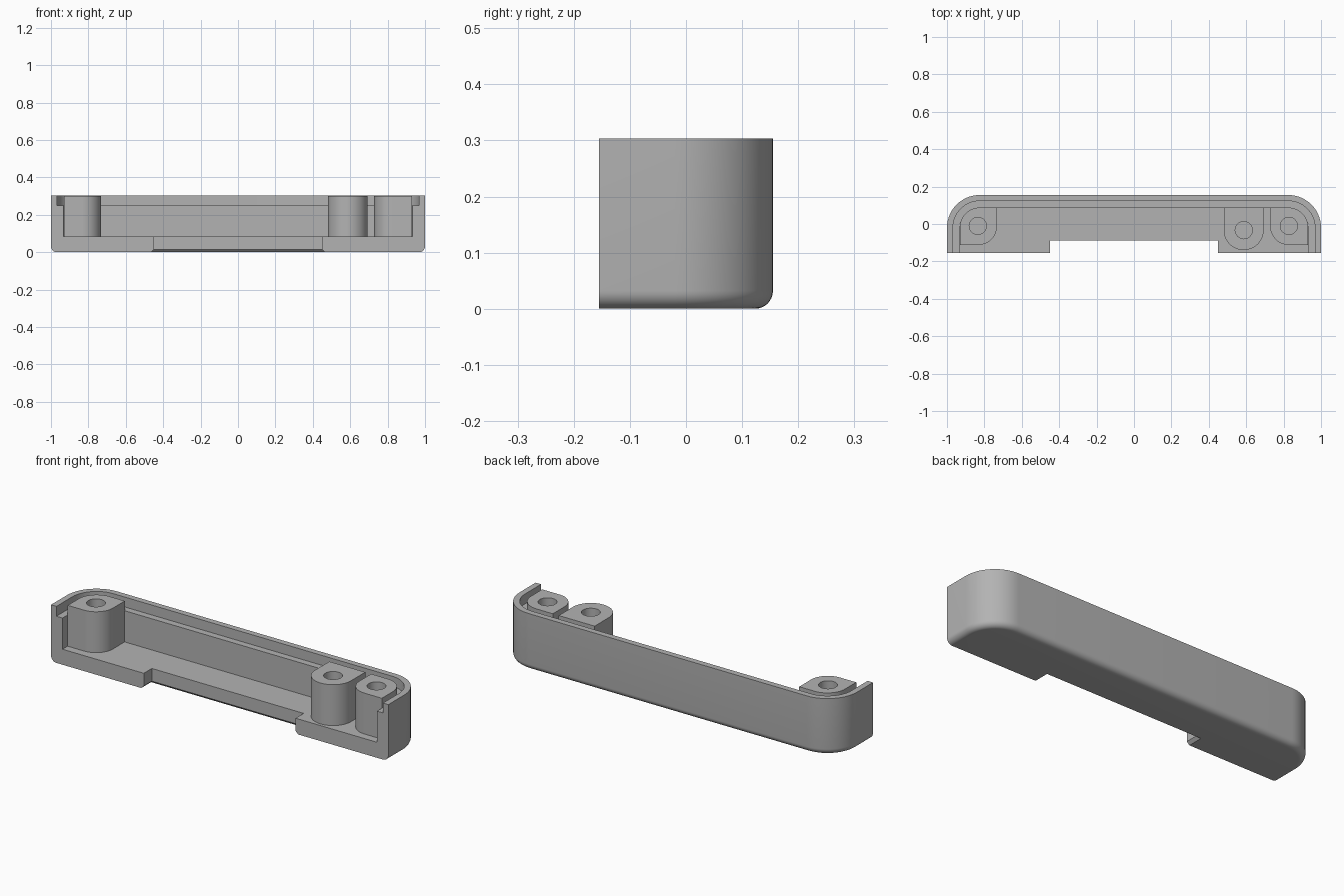
import bpy, bmesh, math
from mathutils import Vector

if "Cube" in bpy.data.objects:
    bpy.data.objects.remove(bpy.data.objects["Cube"])

FRONT, BACK, TOP = -0.155, 0.155, 0.303
FLOOR, STEP = 0.083, 0.25

plastic = bpy.data.materials.new("grey plastic")
plastic.diffuse_color = (0.45, 0.45, 0.45, 1)
plastic.use_nodes = True
plastic.node_tree.nodes["Principled BSDF"].inputs["Base Color"].default_value = plastic.diffuse_color


def rounded(corners, n=14):
    """Counter-clockwise right-angled outline; each corner is (x, y, radius)."""
    pts = []
    for i, (x, y, r) in enumerate(corners):
        p = Vector((x, y))
        if r <= 0:
            pts.append(p)
            continue
        a = (Vector(corners[i - 1][:2]) - p).normalized()
        b = (Vector(corners[(i + 1) % len(corners)][:2]) - p).normalized()
        c = p + (a + b) * r
        for k in range(n + 1):
            t = k / n * math.pi / 2
            pts.append(c - b * r * math.cos(t) - a * r * math.sin(t))
    return pts


def loft(name, rings):
    """Closed solid through (outline, z) rings of equal point count."""
    bm = bmesh.new()
    loops = [[bm.verts.new((p.x, p.y, z)) for p in pts] for pts, z in rings]
    for lo, hi in zip(loops, loops[1:]):
        for i in range(len(lo)):
            j = (i + 1) % len(lo)
            bm.faces.new((lo[i], lo[j], hi[j], hi[i]))
    bm.faces.new(loops[0][::-1])
    bm.faces.new(loops[-1])
    bmesh.ops.recalc_face_normals(bm, faces=bm.faces)
    me = bpy.data.meshes.new(name)
    bm.to_mesh(me)
    bm.free()
    me.materials.append(plastic)
    ob = bpy.data.objects.new(name, me)
    bpy.context.collection.objects.link(ob)
    return ob


def combine(ob, tool, op):
    bpy.context.view_layer.objects.active = ob
    m = ob.modifiers.new(op, 'BOOLEAN')
    m.operation, m.object, m.solver = op, tool, 'EXACT'
    bpy.ops.object.modifier_apply(modifier=m.name)
    bpy.data.objects.remove(tool, do_unlink=True)


def shell(d, front=FRONT):
    """Tray outline moved inward by d, with an open straight front."""
    r = 0.175 - d
    return rounded([(-1 + d, front, 0), (1 - d, front, 0),
                    (1 - d, BACK - d, r), (-1 + d, BACK - d, r)])


# Tray body with a rounded bottom edge
F = 0.032
rings = []
for k in range(9):
    t = k / 8 * math.pi / 2
    rings.append((shell(F * (1 - math.sin(t))), F * (1 - math.cos(t))))
tray = loft("tray", rings + [(shell(0), TOP)])

# Inner cavity and the stepped lip, both open at the front
combine(tray, loft("cavity_cutter", [(shell(0.068, -0.3), FLOOR), (shell(0.068, -0.3), 0.5)]), 'DIFFERENCE')
combine(tray, loft("lip_cutter", [(shell(0.032, -0.3), STEP), (shell(0.032, -0.3), 0.5)]), 'DIFFERENCE')


# Front notch with a chamfered lower edge
def notch(g):
    w, y = 0.45 + g, -0.087 + g
    return rounded([(-w, -0.4, 0), (w, -0.4, 0), (w, y, 0), (-w, y, 0)])


combine(tray, loft("notch_cutter", [(notch(0.03), -0.015), (notch(0), 0.015), (notch(0), 0.5)]), 'DIFFERENCE')

# Screw bosses: outline, hole centre
E = 0.931
YB = 0.088
bosses = [
    ([(-E, -0.112, 0), (-0.733, -0.112, 0.1), (-0.733, YB, 0), (-E, YB, 0.106)], (-0.835, -0.01)),
    ([(0.728, -0.112, 0.1), (E, -0.112, 0), (E, YB, 0.106), (0.728, YB, 0)], (0.828, -0.01)),
    ([(0.48, -0.139, 0.1055), (0.693, -0.139, 0.1055), (0.693, YB, 0), (0.48, YB, 0)], (0.587, -0.033)),
]
for corners, (hx, hy) in bosses:
    pts = rounded(corners)
    boss = loft("screw_boss", [(pts, FLOOR - 0.02), (pts, TOP - 0.001)])
    combine(tray, boss, 'UNION')
    circle = [Vector((hx + 0.046 * math.cos(a), hy + 0.046 * math.sin(a)))
              for a in (k * math.tau / 32 for k in range(32))]
    combine(tray, loft("hole_cutter", [(circle, 0.09), (circle, 0.5)]), 'DIFFERENCE')

bpy.ops.object.select_all(action='DESELECT')
tray.select_set(True)
bpy.context.view_layer.objects.active = tray
bpy.ops.object.shade_smooth_by_angle(angle=math.radians(30))
